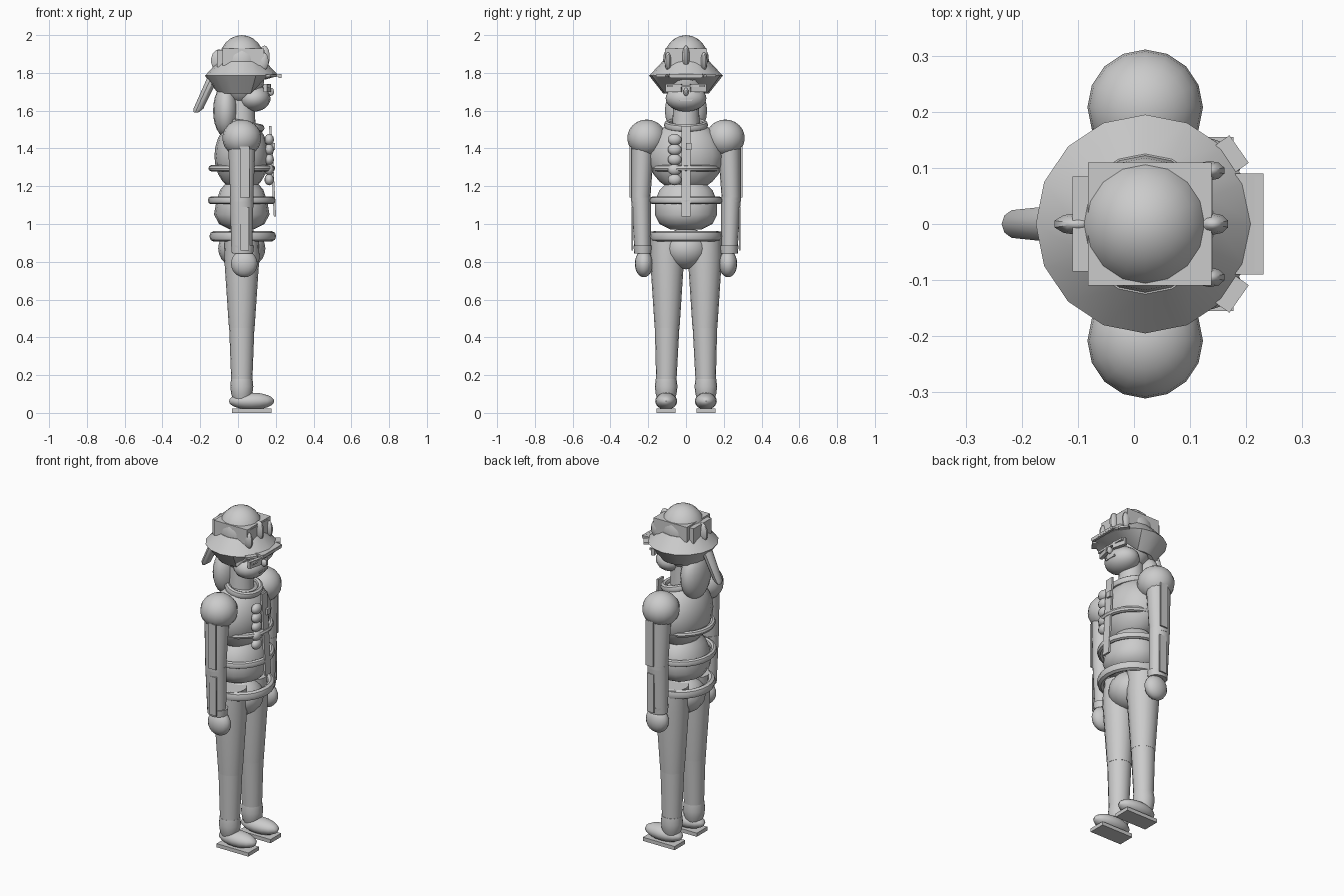
import bpy, bmesh, math
from mathutils import Matrix, Vector, Euler

if "Cube" in bpy.data.objects:
    bpy.data.objects.remove(bpy.data.objects["Cube"])

CX = 0.02  # body axis; the figure faces +x
grey = bpy.data.materials.new("light grey")
grey.diffuse_color = (0.6, 0.6, 0.6, 1)
grey.use_nodes = True
grey.node_tree.nodes["Principled BSDF"].inputs["Base Color"].default_value = grey.diffuse_color


def finish(name, bm):
    bmesh.ops.recalc_face_normals(bm, faces=bm.faces)
    me = bpy.data.meshes.new(name)
    bm.to_mesh(me)
    bm.free()
    ob = bpy.data.objects.new(name, me)
    bpy.context.collection.objects.link(ob)
    me.materials.append(grey)
    bpy.ops.object.select_all(action='DESELECT')
    bpy.context.view_layer.objects.active = ob
    ob.select_set(True)
    bpy.ops.object.shade_smooth_by_angle(angle=math.radians(40))
    return ob


def place(loc, size, rot=(0, 0, 0)):
    turn = Euler([math.radians(a) for a in rot]).to_matrix().to_4x4()
    return Matrix.Translation(loc) @ turn @ Matrix.Diagonal((*size, 1))


def ball(name, loc, half, rot=(0, 0, 0), seg=16):
    bm = bmesh.new()
    bmesh.ops.create_uvsphere(bm, u_segments=seg, v_segments=seg * 3 // 4,
                              radius=1, matrix=place(loc, half, rot))
    return finish(name, bm)


def box(name, loc, size, rot=(0, 0, 0)):
    bm = bmesh.new()
    bmesh.ops.create_cube(bm, size=1, matrix=place(loc, size, rot))
    return finish(name, bm)


def lathe(name, rings, seg=16, shape=None):
    """Rings are (x, y, z, half width in x, half width in y)."""
    bm = bmesh.new()
    loops = []
    for x, y, z, rx, ry in rings:
        loops.append([bm.verts.new((x + rx * math.cos(math.tau * i / seg),
                                    y + ry * math.sin(math.tau * i / seg), z))
                      for i in range(seg)])
    for a, b in zip(loops, loops[1:]):
        for i in range(seg):
            j = (i + 1) % seg
            bm.faces.new((a[i], a[j], b[j], b[i]))
    bm.faces.new(loops[0])
    bm.faces.new(loops[-1])
    if shape:
        for v in bm.verts:
            shape(v)
    return finish(name, bm)


def ring(name, loc, rx, ry, thick, height, tilt=0, seg=24, sides=8):
    bm = bmesh.new()
    turn = Matrix.Rotation(math.radians(tilt), 3, 'Y')
    grid = []
    for i in range(seg):
        a = math.tau * i / seg
        row = []
        for k in range(sides):
            b = math.tau * k / sides
            p = Vector(((rx + thick * math.cos(b)) * math.cos(a),
                        (ry + thick * math.cos(b)) * math.sin(a), height * math.sin(b)))
            row.append(bm.verts.new(turn @ p + Vector(loc)))
        grid.append(row)
    for i in range(seg):
        for k in range(sides):
            n, m = (i + 1) % seg, (k + 1) % sides
            bm.faces.new((grid[i][k], grid[n][k], grid[n][m], grid[i][m]))
    return finish(name, bm)


# Torso and hips
ball("chest", (CX, 0, 1.36), (0.145, 0.2, 0.19))
lathe("abdomen", [(CX, 0, 0.97, 0.06, 0.08), (CX, 0, 1.0, 0.12, 0.14),
                  (CX, 0, 1.05, 0.147, 0.165), (CX, 0, 1.12, 0.135, 0.165),
                  (CX, 0, 1.18, 0.115, 0.14), (CX, 0, 1.21, 0.09, 0.11)])
ball("pelvis", (CX, 0, 0.87), (0.125, 0.125, 0.11))
ring("chest_strap", (CX, 0, 1.295), 0.16, 0.165, 0.017, 0.017)
ring("waist_belt", (CX, 0, 1.125), 0.163, 0.178, 0.017, 0.02)
ring("hip_belt", (CX + 0.005, 0, 0.935), 0.155, 0.17, 0.022, 0.027)

# Neck and collar
lathe("neck", [(CX, 0, 1.48, 0.075, 0.075), (CX, 0, 1.68, 0.065, 0.065)])
ring("collar", (CX + 0.02, 0, 1.525), 0.085, 0.1, 0.017, 0.02, tilt=12)

# Front placket, braid and badge
box("placket", (0.183, 0, 1.28), (0.012, 0.05, 0.48), (0, -3, 0))
box("badge", (0.188, 0.015, 1.41), (0.014, 0.03, 0.035))
for i in range(5):
    ball("braid_bead", (0.165, -0.06, 1.235 + 0.053 * i), (0.025, 0.037, 0.03), seg=12)

# Head and face
ball("head", (CX, 0, 1.78), (0.12, 0.122, 0.15))
ball("jaw", (0.085, 0, 1.665), (0.087, 0.108, 0.07))
ball("nose", (0.172, 0, 1.7), (0.02, 0.014, 0.022), seg=10)
box("mouth", (0.166, 0, 1.655), (0.012, 0.075, 0.01))
box("glasses_bridge", (0.165, 0, 1.73), (0.015, 0.2, 0.012))

# Hat crown, flared brim raised over the face, and hat band blocks
ball("crown", (CX, 0, 1.86), (0.122, 0.122, 0.14))


def lift_front(v):
    if v.co.z < 1.7 and v.co.x > 0.07:
        v.co.z = 1.765


lathe("brim", [(CX, 0, 1.69, 0.125, 0.12), (CX, 0, 1.785, 0.195, 0.195),
               (CX, 0, 1.86, 0.125, 0.125)], 16, lift_front)
box("band_long", (0.015, 0, 1.875), (0.25, 0.17, 0.09))
box("band_wide", (0.028, 0, 1.885), (0.22, 0.22, 0.09))
box("visor", (0.205, 0, 1.787), (0.05, 0.18, 0.012), (0, 4, 0))
box("visor_trim", (0.222, 0, 1.783), (0.014, 0.17, 0.02))
ball("front_tuft", (0.14, 0, 1.885), (0.03, 0.02, 0.06), seg=10)
ball("back_tuft", (-0.1, 0, 1.865), (0.045, 0.02, 0.06), seg=10)

# Back hair and hanging tail
ball("back_hair", (-0.065, 0, 1.6), (0.067, 0.112, 0.14))
lathe("hair_tail", [(-0.222, 0, 1.59, 0.012, 0.018), (-0.21, 0, 1.61, 0.026, 0.026),
                    (-0.135, 0, 1.77, 0.03, 0.034)], 10)

# Paired parts
for s, side in ((-1, "right"), (1, "left")):
    # Face and hat details
    box(side + "_lens", (0.155, 0.065 * s, 1.72), (0.02, 0.085, 0.04), (0, 0, 14 * s))
    ball(side + "_side_tuft", (0.135, 0.095 * s, 1.86), (0.028, 0.018, 0.05), seg=10)
    box(side + "_visor_edge", (0.175, 0.125 * s, 1.785), (0.03, 0.06, 0.012), (0, 0, 35 * s))

    # Arm
    ball(side + "_shoulder", (CX, 0.208 * s, 1.455), (0.103, 0.103, 0.098))
    lathe(side + "_upper_arm", [(CX, 0.24 * s, 1.12, 0.06, 0.05),
                                (CX, 0.228 * s, 1.44, 0.073, 0.062)])
    lathe(side + "_forearm", [(CX, 0.23 * s, 0.85, 0.055, 0.043),
                              (CX, 0.238 * s, 1.14, 0.062, 0.052)])
    lathe(side + "_wrist_cuff", [(CX + 0.005, 0.228 * s, 0.845, 0.055, 0.047),
                                 (CX + 0.005, 0.228 * s, 0.885, 0.06, 0.05)])
    ball(side + "_hand", (0.033, 0.223 * s, 0.79), (0.07, 0.048, 0.072))
    box(side + "_sleeve_stripe", (0.035, 0.294 * s, 1.275), (0.05, 0.009, 0.27))
    box(side + "_forearm_stripe", (0.035, 0.284 * s, 0.975), (0.045, 0.009, 0.23))

    # Leg
    lathe(side + "_thigh", [(CX, 0.1 * s, 0.45, 0.068, 0.066),
                            (CX, 0.1 * s, 0.82, 0.093, 0.09),
                            (CX, 0.1 * s, 0.96, 0.09, 0.088)])
    lathe(side + "_shin", [(CX, 0.105 * s, 0.12, 0.054, 0.052),
                           (CX, 0.1 * s, 0.455, 0.067, 0.065)])
    lathe(side + "_ankle_cuff", [(CX, 0.105 * s, 0.07, 0.045, 0.045),
                                 (CX, 0.105 * s, 0.1, 0.056, 0.055),
                                 (CX, 0.105 * s, 0.14, 0.061, 0.06),
                                 (CX, 0.105 * s, 0.18, 0.057, 0.055)])
    ball(side + "_shoe", (0.072, 0.105 * s, 0.062), (0.12, 0.058, 0.045))
    box(side + "_sole", (0.072, 0.105 * s, 0.011), (0.21, 0.1, 0.022))
